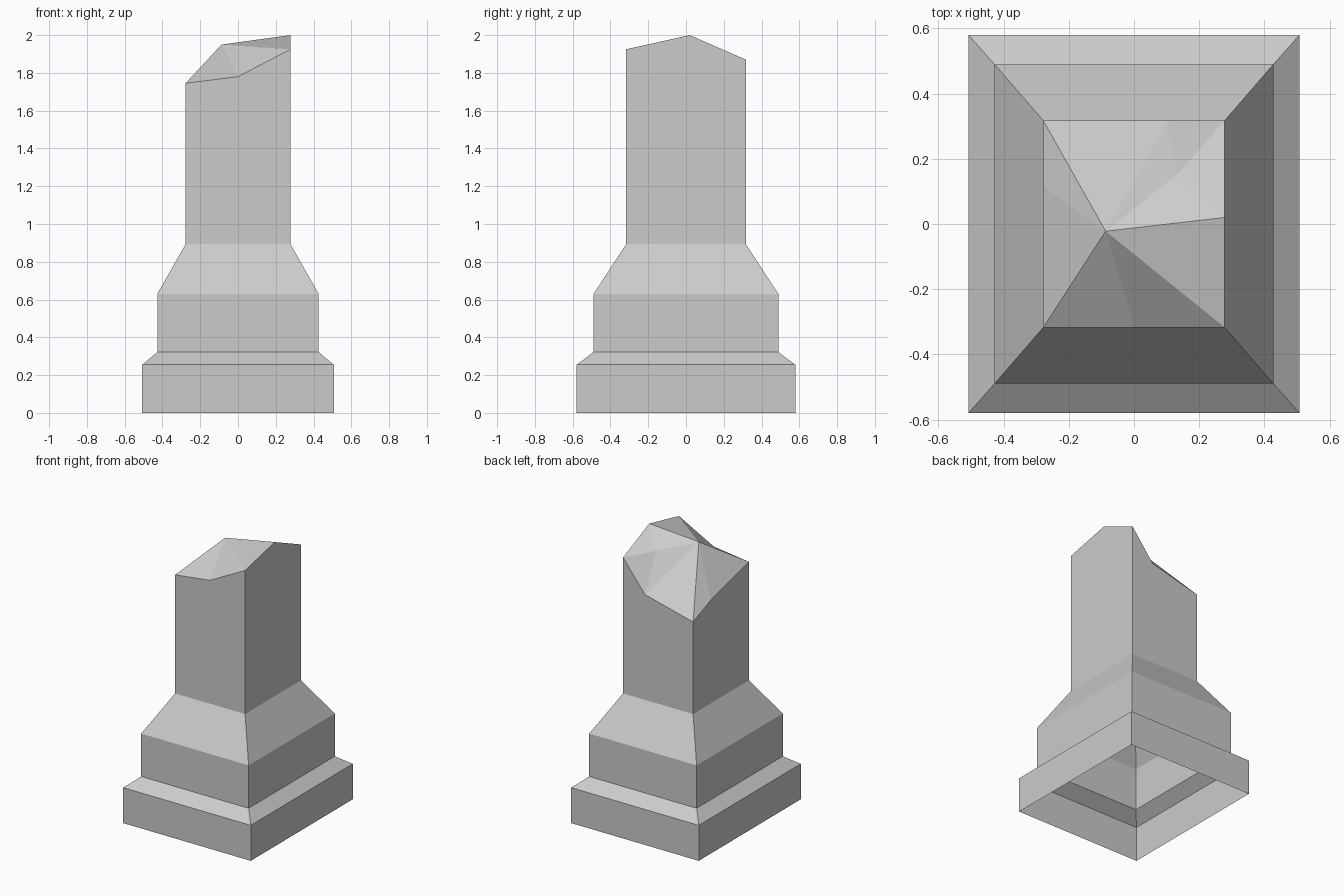
import bpy, bmesh

if "Cube" in bpy.data.objects:
    bpy.data.objects.remove(bpy.data.objects["Cube"])

stone = bpy.data.materials.new("grey stone")
stone.diffuse_color = (0.6, 0.6, 0.6, 1)
stone.use_nodes = True
stone.node_tree.nodes["Principled BSDF"].inputs["Base Color"].default_value = stone.diffuse_color


def corners(hx, hy):
    return [(-hx, -hy), (hx, -hy), (hx, hy), (-hx, hy)]


def finish(bm, name):
    me = bpy.data.meshes.new(name)
    bm.to_mesh(me)
    bm.free()
    me.materials.append(stone)
    ob = bpy.data.objects.new(name, me)
    bpy.context.collection.objects.link(ob)


# stepped plinth: open rectangular shell, one ring per (half x, half y, z)
rings = [(0.507, 0.579, 0), (0.507, 0.579, 0.255), (0.427, 0.489, 0.322),
         (0.427, 0.489, 0.63), (0.278, 0.317, 0.893)]
bm = bmesh.new()
loops = [[bm.verts.new((x, y, z)) for x, y in corners(hx, hy)] for hx, hy, z in rings]
for lo, hi in zip(loops, loops[1:]):
    for i in range(4):
        j = (i + 1) % 4
        bm.faces.new((lo[i], lo[j], hi[j], hi[i]))
finish(bm, "plinth")

# broken shaft: each side runs corner, break point, next corner
rim = [(-0.278, -0.317, 1.745), (0, -0.317, 1.78), (0.278, -0.317, 1.925),
       (0.278, 0.02, 2.0), (0.278, 0.317, 1.87), (0.104, 0.317, 1.65),
       (-0.278, 0.317, 1.555), (-0.278, 0.115, 1.635)]
bm = bmesh.new()
top = [bm.verts.new(p) for p in rim]
foot = [bm.verts.new((x, y, 0.893)) for x, y in corners(0.278, 0.317)]
for i in range(4):
    a, b, c = top[2 * i], top[2 * i + 1], top[(2 * i + 2) % 8]
    bm.faces.new((foot[i], foot[(i + 1) % 4], c, b, a))

# jagged top: facets fan out from the peak, with one ridge point at the back right
peak = bm.verts.new((-0.087, -0.022, 1.95))
ridge = bm.verts.new((0.13, 0.15, 1.894))
for i in range(8):
    a, b = top[i], top[(i + 1) % 8]
    bm.faces.new((a, b, ridge if i in (3, 4) else peak))
bm.faces.new((peak, top[3], ridge))
bm.faces.new((peak, ridge, top[5]))
finish(bm, "broken_shaft")
